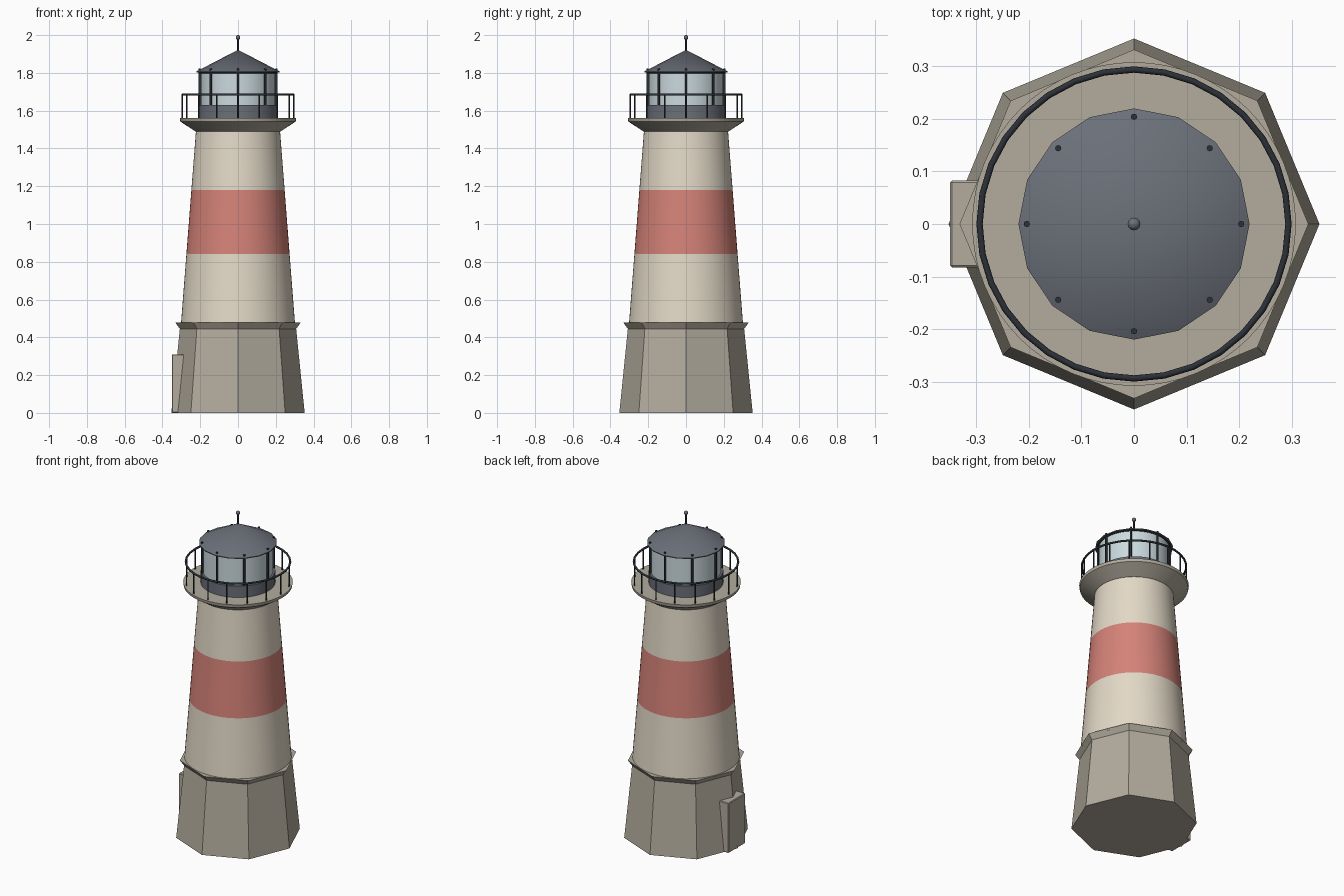
import bpy, bmesh, math
from mathutils import Matrix

if "Cube" in bpy.data.objects:
    bpy.data.objects.remove(bpy.data.objects["Cube"])


def material(name, r, g, b):
    lin = [(c / 255 / 12.92) if c < 11 else ((c / 255 + 0.055) / 1.055) ** 2.4 for c in (r, g, b)]
    m = bpy.data.materials.new(name)
    m.diffuse_color = (*lin, 1)
    m.use_nodes = True
    m.node_tree.nodes["Principled BSDF"].inputs["Base Color"].default_value = m.diffuse_color
    return m


STONE = material("stone", 179, 172, 158)
CREAM = material("cream_paint", 226, 216, 198)
RED = material("red_paint", 212, 130, 120)
ROOF = material("slate_grey", 107, 112, 121)
GLASS = material("pale_glass", 203, 218, 222)
IRON = material("dark_iron", 44, 49, 56)


def finish(bm, name, mats, smooth=30):
    bmesh.ops.recalc_face_normals(bm, faces=bm.faces)
    mesh = bpy.data.meshes.new(name)
    bm.to_mesh(mesh)
    bm.free()
    for m in mats:
        mesh.materials.append(m)
    ob = bpy.data.objects.new(name, mesh)
    bpy.context.collection.objects.link(ob)
    if smooth:
        bpy.ops.object.select_all(action='DESELECT')
        ob.select_set(True)
        bpy.context.view_layer.objects.active = ob
        bpy.ops.object.shade_smooth_by_angle(angle=math.radians(smooth))
    return ob


def lathe(name, profile, sides, mats, smooth=30, rule=None, closed=False):
    """Revolve (radius, z) points about z; open profiles get end caps."""
    bm = bmesh.new()
    rings = []
    for r, z in profile:
        if r == 0:
            rings.append([bm.verts.new((0, 0, z))] * sides)
        else:
            rings.append([bm.verts.new((r * math.cos(a), r * math.sin(a), z))
                          for a in (2 * math.pi * i / sides for i in range(sides))])
    pairs = list(zip(rings, rings[1:]))
    if closed:
        pairs.append((rings[-1], rings[0]))
    for lo, hi in pairs:
        for i in range(sides):
            j = (i + 1) % sides
            bm.faces.new(list(dict.fromkeys((lo[i], lo[j], hi[j], hi[i]))))
    if not closed:
        for ring, (r, z) in ((rings[0], profile[0]), (rings[-1], profile[-1])):
            if r:
                bm.faces.new(ring)
    if rule:
        for f in bm.faces:
            f.material_index = rule(f.calc_center_median().z)
    return finish(bm, name, mats, smooth)


def hoop(name, radius, z, thick, sides):
    prof = [(radius + thick * math.cos(k * math.pi / 4), z + thick * math.sin(k * math.pi / 4))
            for k in range(8)]
    return lathe(name, prof, sides, [IRON], 50, closed=True)


def post_ring(name, count, radius, z0, z1, thick):
    bm = bmesh.new()
    for i in range(count):
        a = 2 * math.pi * i / count
        bmesh.ops.create_cone(bm, cap_ends=True, segments=8, radius1=thick, radius2=thick, depth=z1 - z0,
                              matrix=Matrix.Translation((radius * math.cos(a), radius * math.sin(a), (z0 + z1) / 2)))
    return finish(bm, name, [IRON], 50)


# Octagonal stone base with flared cap
lathe("stone_base", [(0.353, 0), (0.308, 0.445), (0.332, 0.478)], 8, [STONE], 0)

# Doorway block on the left side
bm = bmesh.new()
bmesh.ops.create_cube(bm, size=1, matrix=Matrix.Translation((-0.30, 0, 0.155)) @ Matrix.Diagonal((0.10, 0.166, 0.31, 1)))
bmesh.ops.bevel(bm, geom=bm.edges[:], offset=0.004, segments=1, affect='EDGES')
finish(bm, "doorway", [STONE], 0)


# Tapered tower with a red band
def tower_r(z):
    return 0.302 - 0.08 * (z - 0.47) / 1.03


lathe("tower", [(tower_r(z), z) for z in (0.47, 0.84, 1.18, 1.50)], 64, [CREAM, RED],
      rule=lambda z: 1 if 0.85 < z < 1.17 else 0)

# Gallery platform
lathe("gallery", [(0.225, 1.49), (0.305, 1.542), (0.308, 1.56)], 64, [STONE])

# Gallery railing
post_ring("rail_posts", 16, 0.294, 1.55, 1.685, 0.004)
hoop("hand_rail", 0.294, 1.685, 0.006, 32)

# Lantern room
lathe("lantern_wall", [(0.21, 1.555), (0.21, 1.63)], 48, [ROOF])
lathe("lantern_glass", [(0.198, 1.625), (0.198, 1.805)], 48, [GLASS])
post_ring("glazing_bars", 8, 0.204, 1.56, 1.823, 0.006)
hoop("glazing_ring", 0.204, 1.803, 0.005, 48)

# Conical roof and finial
lathe("roof", [(0.22, 1.803), (0.22, 1.808), (0, 1.922)], 16, [ROOF])
lathe("finial_rod", [(0.005, 1.91), (0.005, 1.985)], 12, [IRON], 50)
bm = bmesh.new()
bmesh.ops.create_uvsphere(bm, u_segments=16, v_segments=10, radius=0.012, matrix=Matrix.Translation((0, 0, 1.988)))
finish(bm, "finial_ball", [ROOF], 60)
